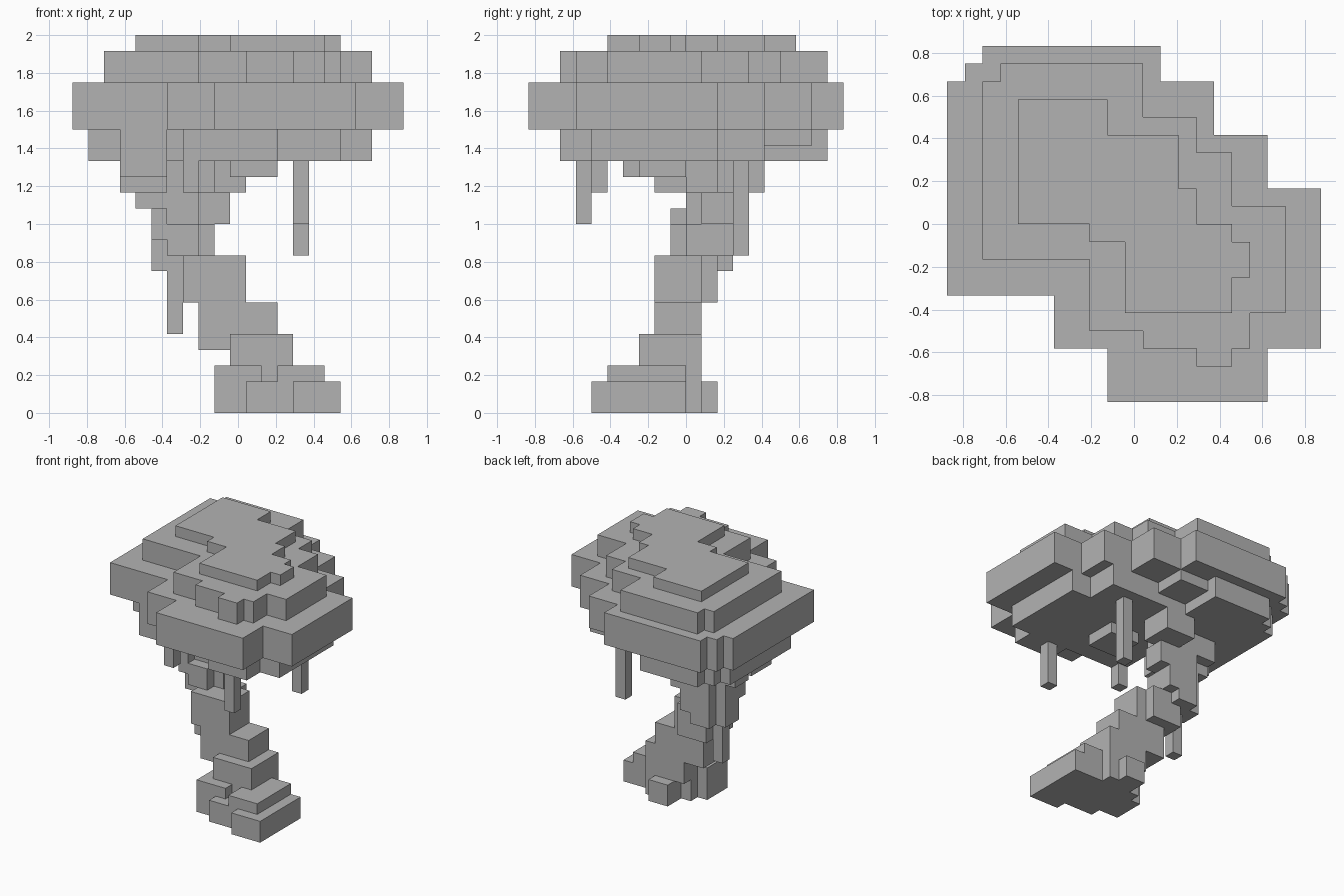
import bpy
import bmesh
import math
from itertools import product

UNIT = 1 / 12
WIDTH, DEPTH = 21, 20

if "Cube" in bpy.data.objects:
    bpy.data.objects.remove(bpy.data.objects["Cube"], do_unlink=True)

grey = bpy.data.materials.new("plain grey")
grey.use_nodes = True
colour = (0.45, 0.45, 0.45, 1)
grey.diffuse_color = colour
for node in grey.node_tree.nodes:
    if node.type == "BSDF_PRINCIPLED":
        node.inputs["Base Color"].default_value = colour
        node.inputs["Roughness"].default_value = 0.9


def fill(cells, x, y, z):
    """Add a solid block of grid cells."""
    cells.update(product(range(*x), range(*y), range(*z)))


def build(name, cells):
    """Make one clean shell around the filled cells."""
    bm = bmesh.new()
    corners = {}

    def corner(p):
        if p not in corners:
            corners[p] = bm.verts.new(((p[0] - WIDTH / 2) * UNIT,
                                       (p[1] - DEPTH / 2) * UNIT, p[2] * UNIT))
        return corners[p]

    for cell in sorted(cells):
        for axis, side in product(range(3), (0, 1)):
            neighbour = list(cell)
            neighbour[axis] += 2 * side - 1
            if tuple(neighbour) in cells:
                continue
            ring = []
            for u, v in ((0, 0), (1, 0), (1, 1), (0, 1)):
                p = list(cell)
                p[axis] += side
                p[(axis + 1) % 3] += u
                p[(axis + 2) % 3] += v
                ring.append(corner(tuple(p)))
            bm.faces.new(ring if side else ring[::-1])
    bmesh.ops.dissolve_limit(bm, angle_limit=math.radians(1),
                             verts=bm.verts[:], edges=bm.edges[:])
    mesh = bpy.data.meshes.new(name)
    bm.to_mesh(mesh)
    bm.free()
    mesh.materials.append(grey)
    obj = bpy.data.objects.new(name, mesh)
    bpy.context.collection.objects.link(obj)
    return obj


# Canopy: crown cap
canopy = set()
cap = (23, 24)
fill(canopy, x=(4, 9), y=(10, 17), z=cap)
fill(canopy, x=(8, 13), y=(9, 15), z=cap)
fill(canopy, x=(10, 14), y=(5, 12), z=cap)
fill(canopy, x=(14, 16), y=(5, 10), z=cap)
fill(canopy, x=(16, 17), y=(7, 9), z=cap)

# Canopy: upper tier
upper = (21, 23)
fill(canopy, x=(2, 11), y=(8, 18), z=upper)
fill(canopy, x=(3, 11), y=(18, 19), z=upper)
fill(canopy, x=(8, 14), y=(4, 16), z=upper)
fill(canopy, x=(11, 16), y=(3, 14), z=upper)
fill(canopy, x=(16, 17), y=(3, 11), z=upper)
fill(canopy, x=(17, 19), y=(5, 11), z=upper)
fill(canopy, x=(14, 16), y=(2, 3), z=upper)

# Canopy: widest tier
wide = (18, 21)
fill(canopy, x=(0, 12), y=(6, 18), z=wide)
fill(canopy, x=(1, 12), y=(18, 19), z=wide)
fill(canopy, x=(2, 12), y=(19, 20), z=wide)
fill(canopy, x=(6, 15), y=(3, 18), z=wide)
fill(canopy, x=(9, 18), y=(0, 15), z=wide)
fill(canopy, x=(18, 21), y=(3, 12), z=wide)

# Canopy: lower tier
lower = (16, 18)
fill(canopy, x=(1, 9), y=(8, 17), z=lower)
fill(canopy, x=(2, 9), y=(17, 18), z=lower)
fill(canopy, x=(3, 9), y=(18, 19), z=lower)
fill(canopy, x=(7, 17), y=(4, 15), z=lower)
fill(canopy, x=(13, 17), y=(2, 4), z=lower)
fill(canopy, x=(17, 19), y=(4, 12), z=lower)

# Canopy: clumps on the underside
fill(canopy, x=(9, 12), y=(15, 18), z=(17, 18))
fill(canopy, x=(3, 6), y=(6, 9), z=(15, 18))
fill(canopy, x=(10, 13), y=(7, 10), z=(15, 16))
fill(canopy, x=(8, 11), y=(12, 15), z=(14, 16))
build("canopy", canopy)

# Trunk: spreading roots
trunk = set()
root = (0, 2)
fill(trunk, x=(14, 17), y=(4, 10), z=root)
fill(trunk, x=(11, 14), y=(5, 11), z=root)
fill(trunk, x=(9, 11), y=(6, 9), z=root)
fill(trunk, x=(10, 11), y=(9, 10), z=root)
fill(trunk, x=(11, 13), y=(11, 12), z=root)
collar = (2, 3)
fill(trunk, x=(9, 12), y=(6, 9), z=collar)
fill(trunk, x=(13, 16), y=(5, 10), z=collar)
fill(trunk, x=(10, 14), y=(7, 11), z=collar)

# Trunk: leaning stem
fill(trunk, x=(10, 14), y=(7, 11), z=(3, 5))
fill(trunk, x=(8, 13), y=(8, 11), z=(4, 7))
fill(trunk, x=(7, 11), y=(8, 11), z=(7, 10))
fill(trunk, x=(7, 10), y=(11, 12), z=(7, 10))
fill(trunk, x=(6, 8), y=(10, 13), z=(9, 14))
fill(trunk, x=(6, 8), y=(9, 10), z=(10, 12))
fill(trunk, x=(8, 9), y=(10, 13), z=(10, 12))
fill(trunk, x=(8, 10), y=(11, 13), z=(12, 14))

# Trunk: side branch flaring into the canopy
fill(trunk, x=(5, 6), y=(10, 12), z=(9, 13))
fill(trunk, x=(5, 6), y=(9, 10), z=(11, 13))
fill(trunk, x=(4, 6), y=(10, 12), z=(13, 14))
fill(trunk, x=(4, 9), y=(10, 13), z=(14, 16))
fill(trunk, x=(3, 6), y=(8, 11), z=(14, 16))
fill(trunk, x=(6, 7), y=(10, 11), z=(5, 9))
build("trunk", trunk)

# Hanging vines
for name, x, y, bottom in (("back_vine", 14, 13, 10),
                           ("front_vine", 14, 3, 12),
                           ("short_vine", 7, 4, 14)):
    vine = set()
    fill(vine, x=(x, x + 1), y=(y, y + 1), z=(bottom, 16))
    build(name, vine)
